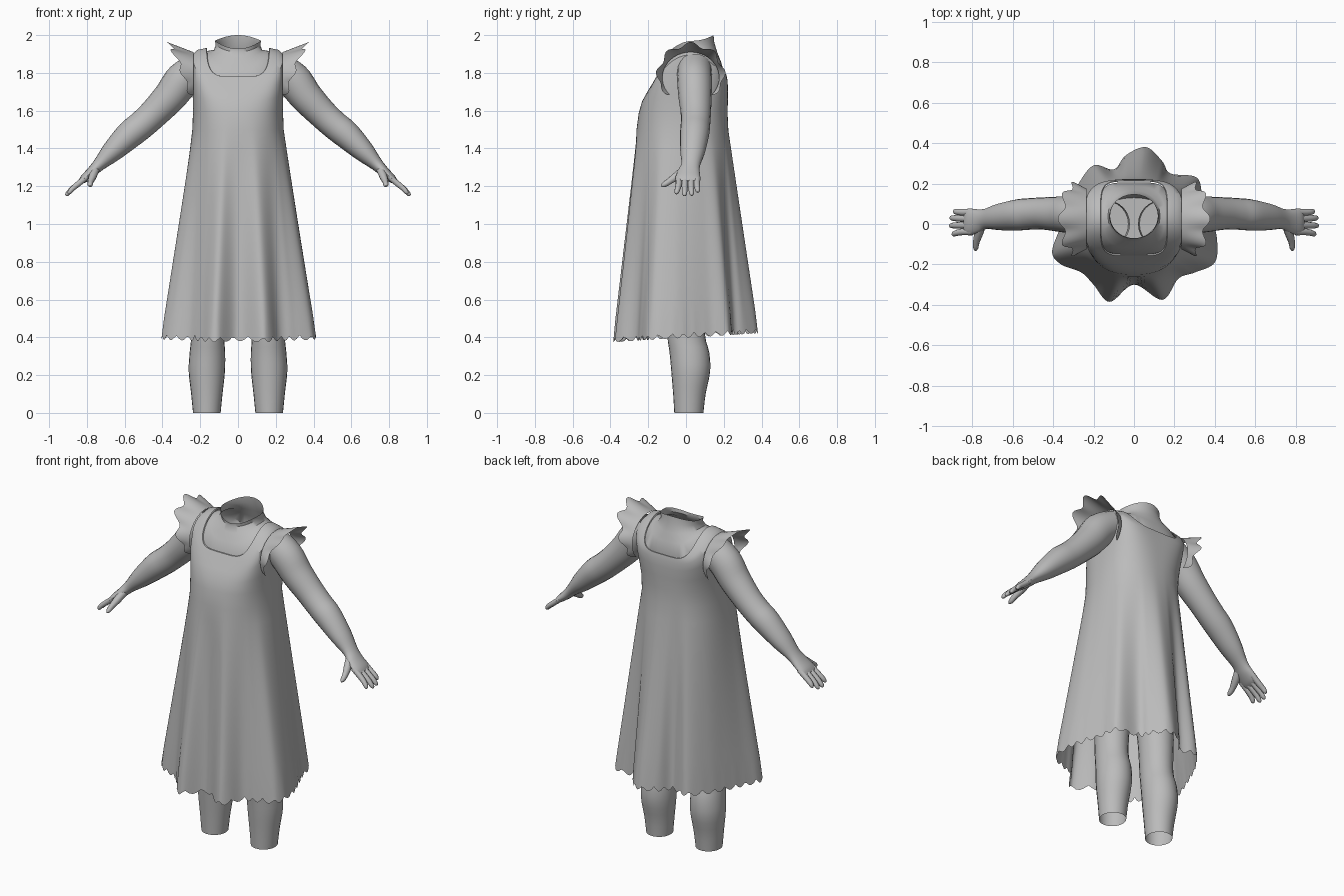
import bpy, math
from mathutils import Vector

if "Cube" in bpy.data.objects:
    bpy.data.objects.remove(bpy.data.objects["Cube"])

GREY = bpy.data.materials.new("plain_grey")
GREY.diffuse_color = (0.5, 0.5, 0.5, 1)
GREY.use_nodes = True
GREY.node_tree.nodes["Principled BSDF"].inputs["Base Color"].default_value = GREY.diffuse_color


def finish(name, verts, faces, mirror=False, angle=40):
    me = bpy.data.meshes.new(name)
    me.from_pydata([tuple(v) for v in verts], [], faces)
    me.materials.append(GREY)
    ob = bpy.data.objects.new(name, me)
    bpy.context.collection.objects.link(ob)
    bpy.ops.object.select_all(action='DESELECT')
    ob.select_set(True)
    bpy.context.view_layer.objects.active = ob
    bpy.ops.object.shade_smooth_by_angle(angle=math.radians(angle))
    if mirror:
        ob.modifiers.new("mirror", 'MIRROR').use_axis[0] = True
    return ob


def loft(name, rings, cap_end=False, closed=True, **kw):
    """Skin a list of equal-length rings with quads."""
    n = len(rings[0])
    verts = [p for r in rings for p in r]
    faces = []
    for k in range(len(rings) - 1):
        for i in range(n if closed else n - 1):
            j = (i + 1) % n
            faces.append((k * n + i, (k + 1) * n + i, (k + 1) * n + j, k * n + j))
    if cap_end:
        faces.append(tuple(range((len(rings) - 1) * n, len(rings) * n))[::-1])
    return finish(name, verts, faces, **kw)


def catmull(pts, steps, closed=False):
    """Smooth curve through points of any dimension."""
    n, out = len(pts), []
    for i in range(n if closed else n - 1):
        q = [pts[(i + d) % n] if closed else pts[min(max(i + d, 0), n - 1)] for d in (-1, 0, 1, 2)]
        for s in range(steps):
            t = s / steps
            out.append([0.5 * (2 * b + (c - a) * t + (2 * a - 5 * b + 4 * c - d) * t * t
                               + (3 * b - a - 3 * c + d) * t ** 3) for a, b, c, d in zip(*q)])
    return out if closed else out + [list(pts[-1])]


def body_ring(angles, rx, yf, yb, zs, zf, zb, n):
    """Rounded-square ring whose height differs at side, front and back."""
    ring = []
    for a in angles:
        c, s = math.cos(a), math.sin(a)
        r = (abs(c) ** n + abs(s) ** n) ** (-1 / n)
        w = min(1, abs(s * r)) ** 2
        ze = zb if s > 0 else zf
        ring.append(Vector((rx * r * c, (yf + yb) / 2 + (yb - yf) / 2 * r * s, zs + (ze - zs) * w)))
    return ring


# Dress: square neckline, bodice, folded skirt with scalloped hem
hem = [(.38, .03), (.41, -.07), (.40, -.19), (.30, -.24), (.22, -.27), (.14, -.375), (0, -.30),
       (-.12, -.385), (-.20, -.30), (-.26, -.24), (-.36, -.20), (-.405, -.14), (-.37, -.03),
       (-.33, .08), (-.28, .19), (-.20, .29), (-.10, .27), (-.04, .34), (.06, .38),
       (.14, .31), (.18, .25), (.31, .23), (.34, .13)]
outline = catmull(hem, 8, closed=True)[::-1]
angles = [math.atan2(y, x) for x, y in outline]
bodice = [(.163, -.150, .210, 1.925, 1.780, 1.79, 5),
          (.166, -.157, .214, 1.932, 1.780, 1.79, 5),
          (.215, -.166, .216, 1.922, 1.765, 1.78, 4),
          (.242, -.180, .220, 1.895, 1.740, 1.76, 3.6),
          (.246, -.205, .222, 1.800, 1.700, 1.72, 3.2),
          (.240, -.232, .222, 1.690, 1.650, 1.66, 2.8),
          (.238, -.250, .220, 1.600, 1.590, 1.59, 2.5),
          (.242, -.262, .224, 1.500, 1.500, 1.50, 2.3)]
dress = [body_ring(angles, *b) for b in bodice]
waist = dress[-1]
for k in range(1, 13):
    t = k / 12
    ring = []
    for i, (p, (x, y)) in enumerate(zip(waist, outline)):
        base = 0.425 + 0.06 * y
        if k == 12:
            base -= 0.028 * abs(math.sin(math.pi * i / 4.6))
        ring.append(Vector((p.x + (x - p.x) * t, p.y + (y - p.y) * t,
                            1.5 + (base - 1.5) * t)))
    dress.append(ring)
loft("dress", dress)

# Body: open neck, chest and hidden torso
round_angles = [i * math.tau / 48 for i in range(48)]
torso = [(.122, -.072, .146, 1.970, 1.928, 2.0, 2),
         (.118, -.070, .150, 1.945, 1.910, 1.96, 2),
         (.128, -.088, .165, 1.922, 1.880, 1.91, 2.2),
         (.150, -.118, .185, 1.918, 1.835, 1.86, 3),
         (.172, -.150, .206, 1.915, 1.774, 1.785, 4.5),
         (.205, -.155, .200, 1.890, 1.730, 1.75, 3),
         (.215, -.180, .190, 1.700, 1.650, 1.65, 2.4),
         (.210, -.200, .180, 1.400, 1.400, 1.40, 2),
         (.220, -.180, .190, 1.050, 1.050, 1.05, 2),
         (.200, -.120, .130, .850, .820, .82, 2)]
loft("neck_and_torso", [body_ring(round_angles, *t) for t in torso], cap_end=True)

# Legs: open at the cut below the calf
leg = catmull([(.165, .015, .0, .073, .077), (.165, .018, .10, .083, .086),
               (.165, .025, .22, .096, .103), (.162, .018, .32, .094, .105),
               (.160, .000, .42, .087, .100), (.155, .000, .62, .095, .105),
               (.130, .000, .88, .110, .115)], 3)
loft("legs", [[Vector((x + rx * math.cos(a), y + ry * math.sin(a), z))
               for a in round_angles[::2]] for x, y, z, rx, ry in leg][::-1], mirror=True)


def limb(name, pts, steps=4, sides=16):
    """Tube through (x, y, z, thickness, width) stations, closed at the tip."""
    path = catmull(pts, steps)
    rings = []
    for i, (x, y, z, h, w) in enumerate(path):
        d = Vector(path[min(i + 1, len(path) - 1)][:3]) - Vector(path[max(i - 1, 0)][:3])
        d.normalize()
        side = (Vector((0, 1, 0)) - d * d.y).normalized()
        up = side.cross(d)
        rings.append([Vector((x, y, z)) + side * w * math.cos(a) + up * h * math.sin(a)
                      for a in [j * math.tau / sides for j in range(sides)]])
    return loft(name, rings, cap_end=True, mirror=True)


# Arms with palms
limb("arms", [(.20, .045, 1.83, .085, .090), (.29, .045, 1.765, .095, .092),
              (.36, .048, 1.675, .088, .088), (.445, .052, 1.585, .079, .080),
              (.51, .050, 1.525, .076, .078), (.575, .045, 1.472, .074, .077),
              (.665, .035, 1.385, .057, .066), (.735, .025, 1.315, .035, .050),
              (.775, .015, 1.275, .028, .059), (.815, .010, 1.240, .022, .066),
              (.835, .010, 1.222, .013, .060)], sides=20)

# Fingers and thumb
for i, (y0, y1, x1, z1) in enumerate([(.058, .062, .893, 1.168), (.027, .030, .910, 1.152),
                                      (-.006, -.008, .912, 1.150), (-.038, -.050, .900, 1.160)]):
    limb(f"finger_{i + 1}", [(.800, y0, 1.250, .016, .018), (.845, y0, 1.213, .016, .017),
                             ((.845 + x1) / 2 + .005, (y0 + y1) / 2, (1.213 + z1) / 2, .014, .015),
                             (x1 - .007, y1, z1 + .007, .011, .012), (x1, y1, z1, .004, .004)],
         steps=2, sides=10)
limb("thumb", [(.755, -.010, 1.285, .022, .024), (.770, -.055, 1.250, .021, .022),
               (.780, -.090, 1.225, .016, .017), (.783, -.118, 1.207, .013, .014),
               (.784, -.132, 1.200, .004, .004)], steps=2, sides=10)

# Shoulder frills: rippled strips fanning out around each armhole
frill = []
N = 84
for k in range(6):
    t, row = k / 5, []
    for i in range(N + 1):
        u = i / N
        a = math.radians(-42 + 264 * u)
        swell = math.sin(math.pi * u) ** 0.45           # narrow at both ends
        wave = math.sin(u * math.tau * 6.5) * t * swell
        top = max(0, math.sin(a))
        rad = 1 + t * swell * 0.22 + 0.09 * wave
        row.append(Vector((.236 + t * swell * (.065 + .060 * top) + .016 * wave,
                           .025 + .150 * rad * math.cos(a),
                           1.775 + .135 * rad * math.sin(a) + .012 * t * top)))
    frill.append(row)
loft("shoulder_frills", frill, closed=False, mirror=True, angle=60)
